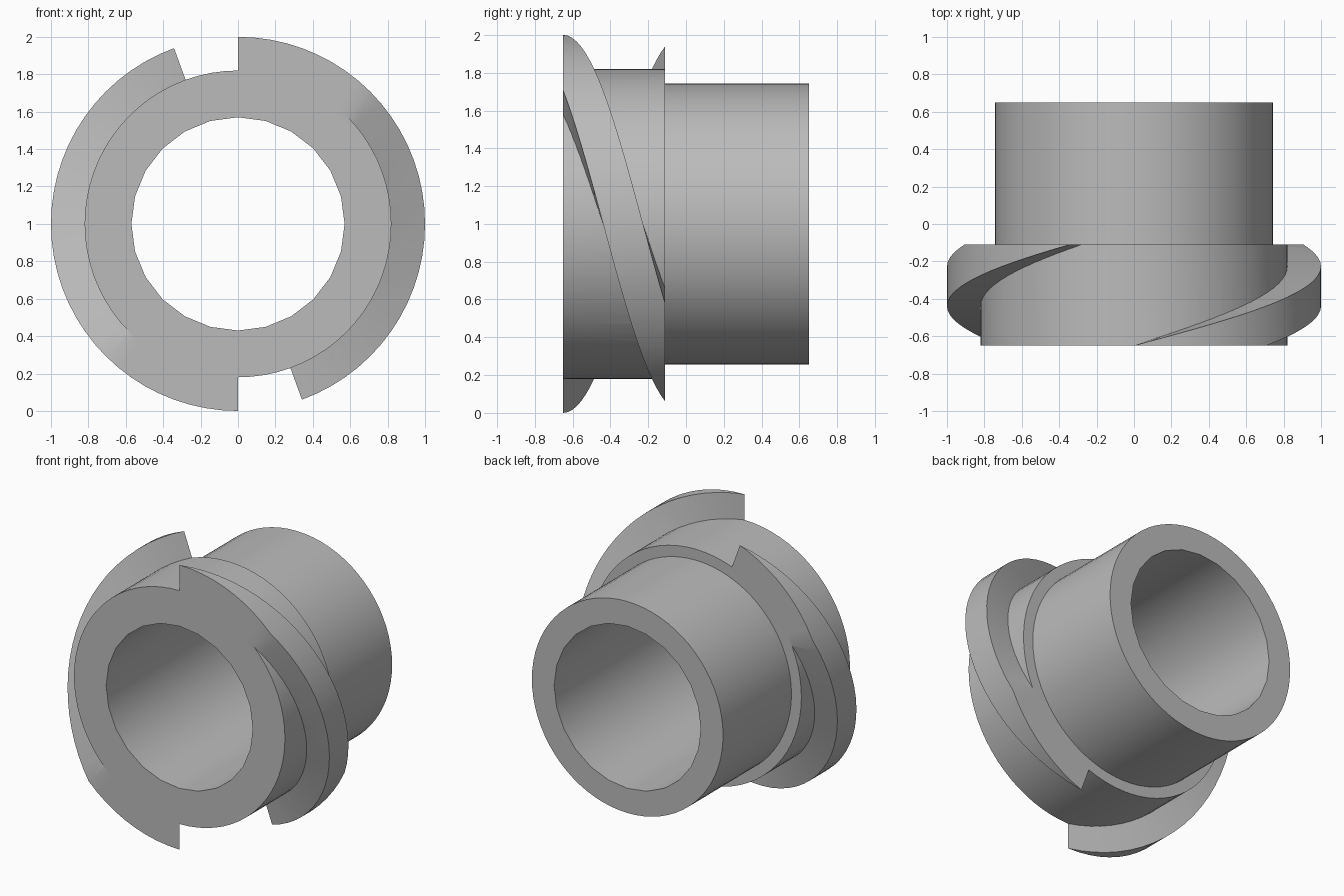
import bpy, bmesh, math

if "Cube" in bpy.data.objects:
    bpy.data.objects.remove(bpy.data.objects["Cube"], do_unlink=True)

FRONT, STEP, BACK = -0.65, -0.11, 0.65
COLLAR_R, NECK_R, BORE_R, CREST_R, ROOT_R = 0.82, 0.743, 0.57, 1.0, 0.78
WEDGE, SWEEP = 45, 160            # degrees of thread width and of whole thread
RISE = (STEP - FRONT) / (SWEEP - WEDGE)

grey = bpy.data.materials.new("plain grey")
grey.use_nodes = True
grey.diffuse_color = (0.5, 0.5, 0.5, 1)
grey.node_tree.nodes["Principled BSDF"].inputs["Base Color"].default_value = (0.5, 0.5, 0.5, 1)


def point(r, degrees, y):
    a = math.radians(degrees)
    return (r * math.sin(a), y, 1 + r * math.cos(a))


def finish(bm, name):
    bmesh.ops.remove_doubles(bm, verts=bm.verts, dist=1e-5)
    bmesh.ops.recalc_face_normals(bm, faces=bm.faces)
    mesh = bpy.data.meshes.new(name)
    bm.to_mesh(mesh)
    bm.free()
    mesh.materials.append(grey)
    obj = bpy.data.objects.new(name, mesh)
    bpy.context.collection.objects.link(obj)
    return obj


def loft(bm, rings, closed):
    """Skin rings of points; closed joins the last ring to the first."""
    rings = [[bm.verts.new(p) for p in ring] for ring in rings]
    pairs = list(zip(rings, rings[1:])) + ([(rings[-1], rings[0])] if closed else [])
    for a, b in pairs:
        for i in range(len(a)):
            j = (i + 1) % len(a)
            bm.faces.new((a[i], a[j], b[j], b[i]))
    return rings


def turned(name, profile, sides):
    """Solid of revolution about the y axis, capped at both ends."""
    bm = bmesh.new()
    rings = loft(bm, [[point(r, 360 * i / sides, y) for i in range(sides)]
                      for r, y in profile], False)
    bm.faces.new(rings[0])
    bm.faces.new(rings[-1])
    return finish(bm, name)


def thread(name, start):
    """Square helical thread trimmed flush with both collar faces."""
    bm = bmesh.new()
    rings = []
    for d in range(0, SWEEP + 1, 5):
        back = min(STEP, FRONT + RISE * d)
        front = max(FRONT, FRONT + RISE * (d - WEDGE))
        rings.append([point(r, start + d, y) for r, y in
                      ((ROOT_R, front), (CREST_R, front), (CREST_R, back), (ROOT_R, back))])
    loft(bm, rings, False)
    return finish(bm, name)


def combine(target, tool, operation):
    mod = target.modifiers.new(operation.title(), "BOOLEAN")
    mod.operation, mod.object, mod.solver = operation, tool, "EXACT"
    bpy.context.view_layer.objects.active = target
    bpy.ops.object.modifier_apply(modifier=mod.name)
    bpy.data.objects.remove(tool, do_unlink=True)


# Stepped sleeve: wide collar in front, narrower neck behind
sleeve = turned("threaded_sleeve", [(COLLAR_R, FRONT), (COLLAR_R, STEP),
                                    (NECK_R, STEP), (NECK_R, BACK)], 72)

# Two opposite threads wrapped around the collar
for start in (0, 180):
    combine(sleeve, thread("collar_thread", start), "UNION")

# Through bore
combine(sleeve, turned("bore_cutter", [(BORE_R, FRONT - 0.1), (BORE_R, BACK + 0.1)], 24),
        "DIFFERENCE")

bpy.ops.object.select_all(action="DESELECT")
sleeve.select_set(True)
bpy.context.view_layer.objects.active = sleeve
bpy.ops.object.shade_smooth_by_angle(angle=math.radians(30))
